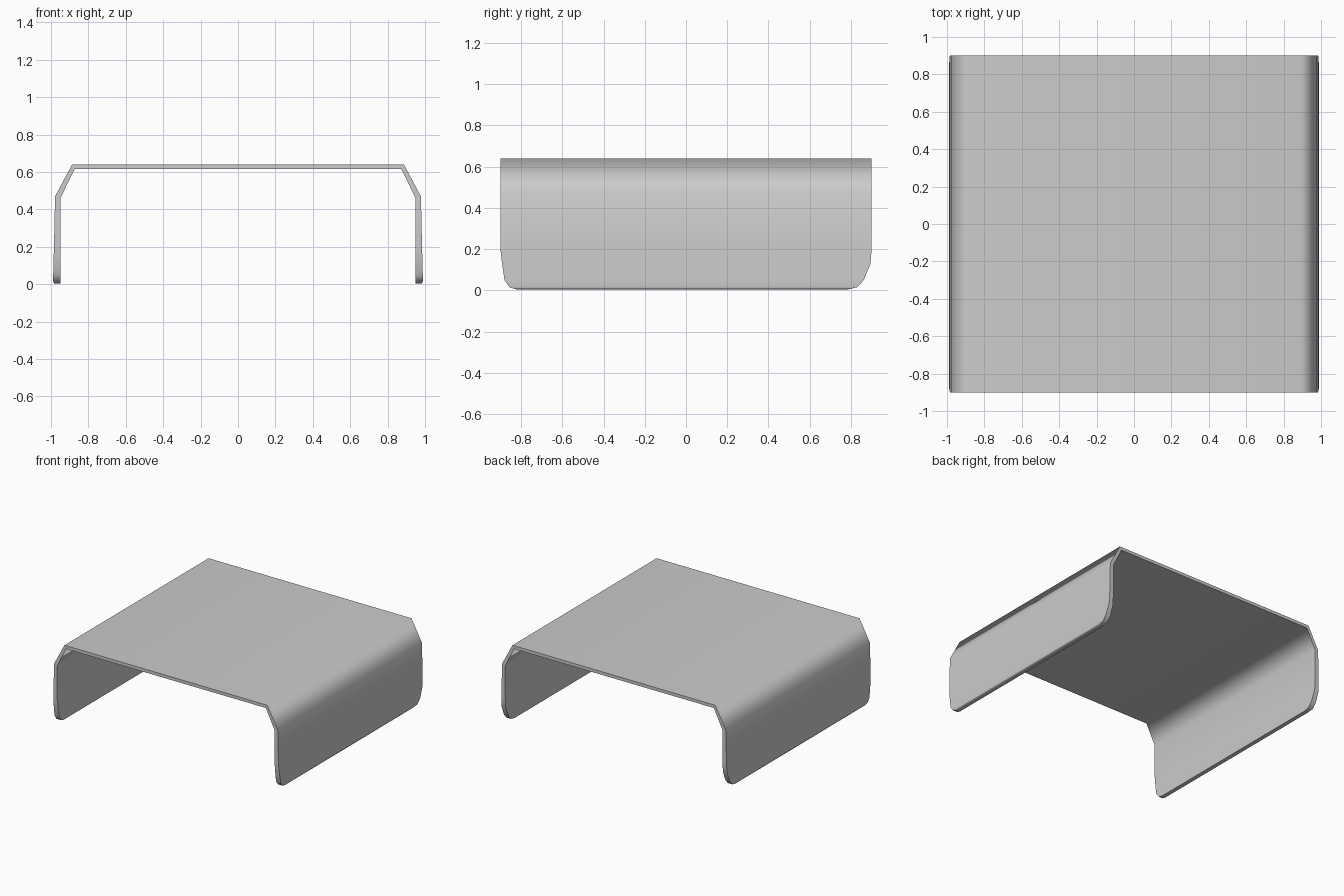
import bpy, bmesh, math

if "Cube" in bpy.data.objects:
    bpy.data.objects.remove(bpy.data.objects["Cube"])

# Half cross-section, foot to shoulder:
# outer x, outer z, inner x, inner z, front y, back y
half = [
    (0.983, 0.004, 0.950, 0.004, -0.82, 0.78),
    (0.988, 0.015, 0.948, 0.015, -0.855, 0.83),
    (0.988, 0.05, 0.948, 0.05, -0.88, 0.862),
    (0.986, 0.13, 0.949, 0.13, -0.892, 0.895),
    (0.984, 0.20, 0.950, 0.20, -0.90, 0.90),
    (0.978, 0.47, 0.950, 0.46, -0.90, 0.90),
    (0.887, 0.64, 0.873, 0.615, -0.90, 0.90),
]
rows = [(-a, b, -c, d, f, k) for a, b, c, d, f, k in half] + half[::-1]

# Bent sheet: one four-point ring per row, joined into a closed shell
bm = bmesh.new()
rings = []
for ox, oz, ix, iz, f, k in rows:
    rings.append([bm.verts.new(p) for p in
                  ((ox, f, oz), (ox, k, oz), (ix, k, iz), (ix, f, iz))])
for a, b in zip(rings, rings[1:]):
    for i in range(4):
        j = (i + 1) % 4
        bm.faces.new((a[i], a[j], b[j], b[i]))
bm.faces.new(rings[0])
bm.faces.new(rings[-1])
bmesh.ops.recalc_face_normals(bm, faces=bm.faces)

mesh = bpy.data.meshes.new("bent_cover")
bm.to_mesh(mesh)
bm.free()
cover = bpy.data.objects.new("bent_cover", mesh)
bpy.context.collection.objects.link(cover)

# Smooth over the bends, crisp at the sheet edges
bpy.context.view_layer.objects.active = cover
cover.select_set(True)
bpy.ops.object.shade_smooth_by_angle(angle=math.radians(66))
weighted = cover.modifiers.new("weighted_normals", 'WEIGHTED_NORMAL')
weighted.keep_sharp = True
